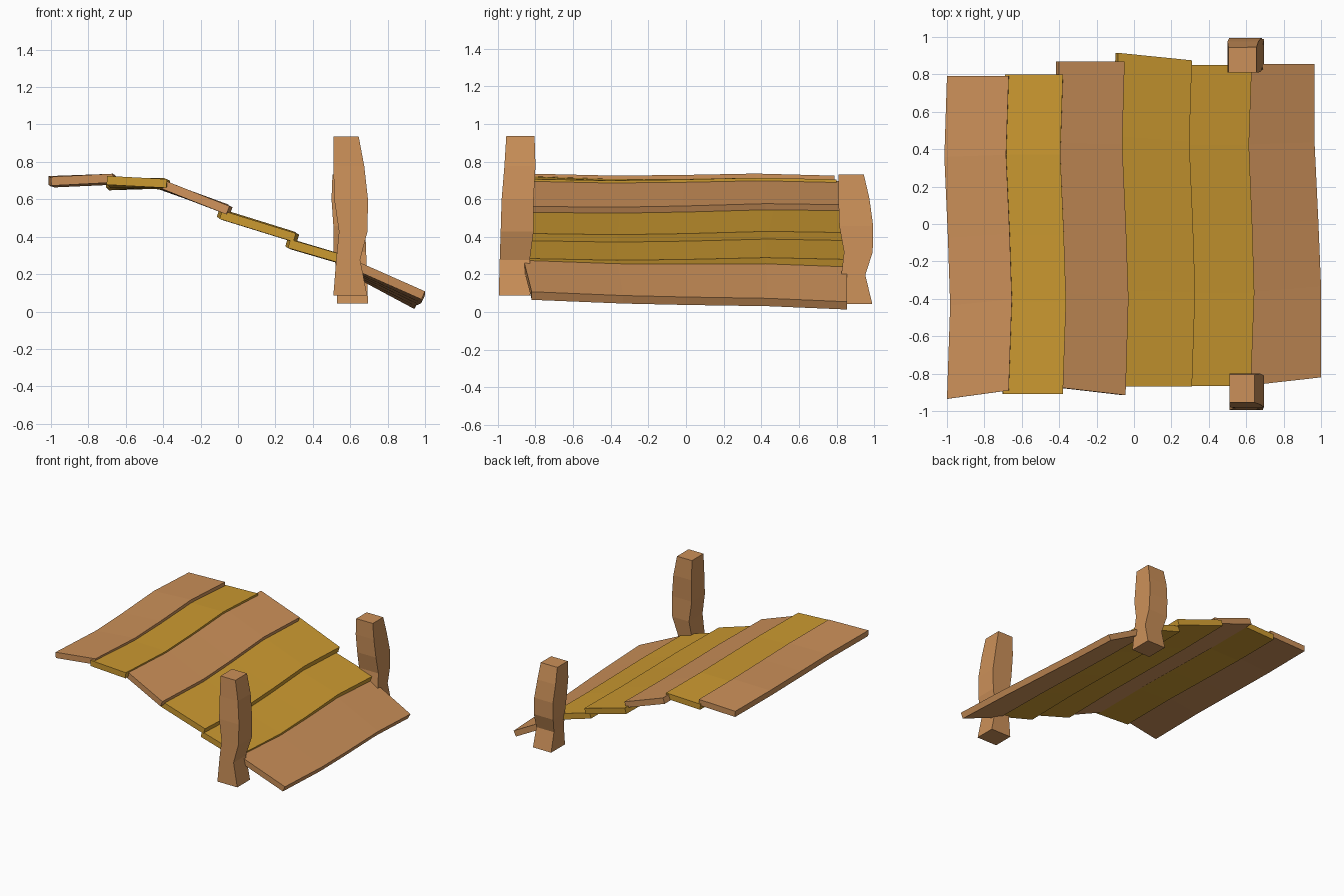
import bpy, bmesh
from mathutils import Vector

if "Cube" in bpy.data.objects:
    bpy.data.objects.remove(bpy.data.objects["Cube"])


def material(name, rgb):
    m = bpy.data.materials.new(name)
    m.diffuse_color = (*rgb, 1)
    m.use_nodes = True
    m.node_tree.nodes["Principled BSDF"].inputs["Base Color"].default_value = m.diffuse_color
    return m


BROWN = material("brown_wood", (0.60, 0.28, 0.10))
GOLD = material("golden_wood", (0.60, 0.32, 0.03))


def loft(name, rings, mat):
    """Join a list of four-sided rings into a closed flat-shaded solid."""
    bm = bmesh.new()
    loops = [[bm.verts.new(p) for p in ring] for ring in rings]
    for a, b in zip(loops, loops[1:]):
        for i in range(4):
            j = (i + 1) % 4
            bm.faces.new((a[i], a[j], b[j], b[i]))
    bm.faces.new(loops[0])
    bm.faces.new(loops[-1])
    bmesh.ops.recalc_face_normals(bm, faces=bm.faces)
    mesh = bpy.data.meshes.new(name)
    bm.to_mesh(mesh)
    bm.free()
    mesh.materials.append(mat)
    obj = bpy.data.objects.new(name, mesh)
    bpy.context.collection.objects.link(obj)
    return obj


# Bends along each plank: position from front to back, x shift, z shift
BENDS = [(0, 0, 0), (0.29, 0.017, -0.008), (0.5, 0.005, -0.003),
         (0.75, -0.014, 0.008), (1, 0, 0)]


def plank(name, mat, front_left, front_right, back_left, back_right, bend=1.0, thick=0.047):
    fl, fr, bl, br = map(Vector, (front_left, front_right, back_left, back_right))
    rings = []
    for t, dx, dz in BENDS:
        shift = Vector((dx, 0, dz)) * bend
        left, right = fl.lerp(bl, t) + shift, fr.lerp(br, t) + shift
        d = right - left
        down = Vector((d.z, 0, -d.x)).normalized() * thick
        rings.append([left, right, right + down, left + down])
    loft(name, rings, mat)


# Overlapping deck planks, top corners, left to right
plank("plank_1", BROWN, (-1.0, -0.935, 0.72), (-0.67, -0.89, 0.737),
      (-1.0, 0.79, 0.715), (-0.67, 0.79, 0.725))
plank("plank_2", GOLD, (-0.70, -0.91, 0.725), (-0.38, -0.91, 0.708),
      (-0.69, 0.80, 0.695), (-0.38, 0.80, 0.705))
plank("plank_3", BROWN, (-0.39, -0.875, 0.70), (-0.045, -0.915, 0.563),
      (-0.40, 0.87, 0.695), (-0.05, 0.87, 0.57))
plank("plank_4", GOLD, (-0.085, -0.87, 0.54), (0.31, -0.87, 0.418),
      (-0.085, 0.915, 0.545), (0.31, 0.875, 0.422))
plank("plank_5", GOLD, (0.28, -0.865, 0.385), (0.625, -0.865, 0.285),
      (0.28, 0.85, 0.385), (0.63, 0.85, 0.28))
plank("plank_6", BROWN, (0.60, -0.865, 0.285), (1.0, -0.82, 0.108),
      (0.60, 0.855, 0.25), (0.965, 0.855, 0.055), bend=0.6)

# Bent post cross-sections: height, x range, y range
POST = [(0.00, -0.09, 0.09, -0.095, 0.07),
        (0.19, -0.075, 0.053, -0.09, 0.07),
        (0.34, -0.06, 0.092, -0.085, 0.09),
        (0.51, -0.085, 0.095, -0.08, 0.09),
        (0.69, -0.09, 0.075, -0.065, 0.10),
        (0.85, -0.09, 0.045, -0.055, 0.095)]


def post(name, y, z, turn, height):
    rings = [[(a, c, h), (b, c, h), (b, d, h), (a, d, h)] for h, a, b, c, d in POST]
    obj = loft(name, rings, BROWN)
    obj.location = (0.6, y, z)
    obj.rotation_euler.z = turn
    obj.scale.z = height


post("front_post", -0.9, 0.087, 0, 1)
post("back_post", 0.9, 0.043, 1.5708, 0.81)
